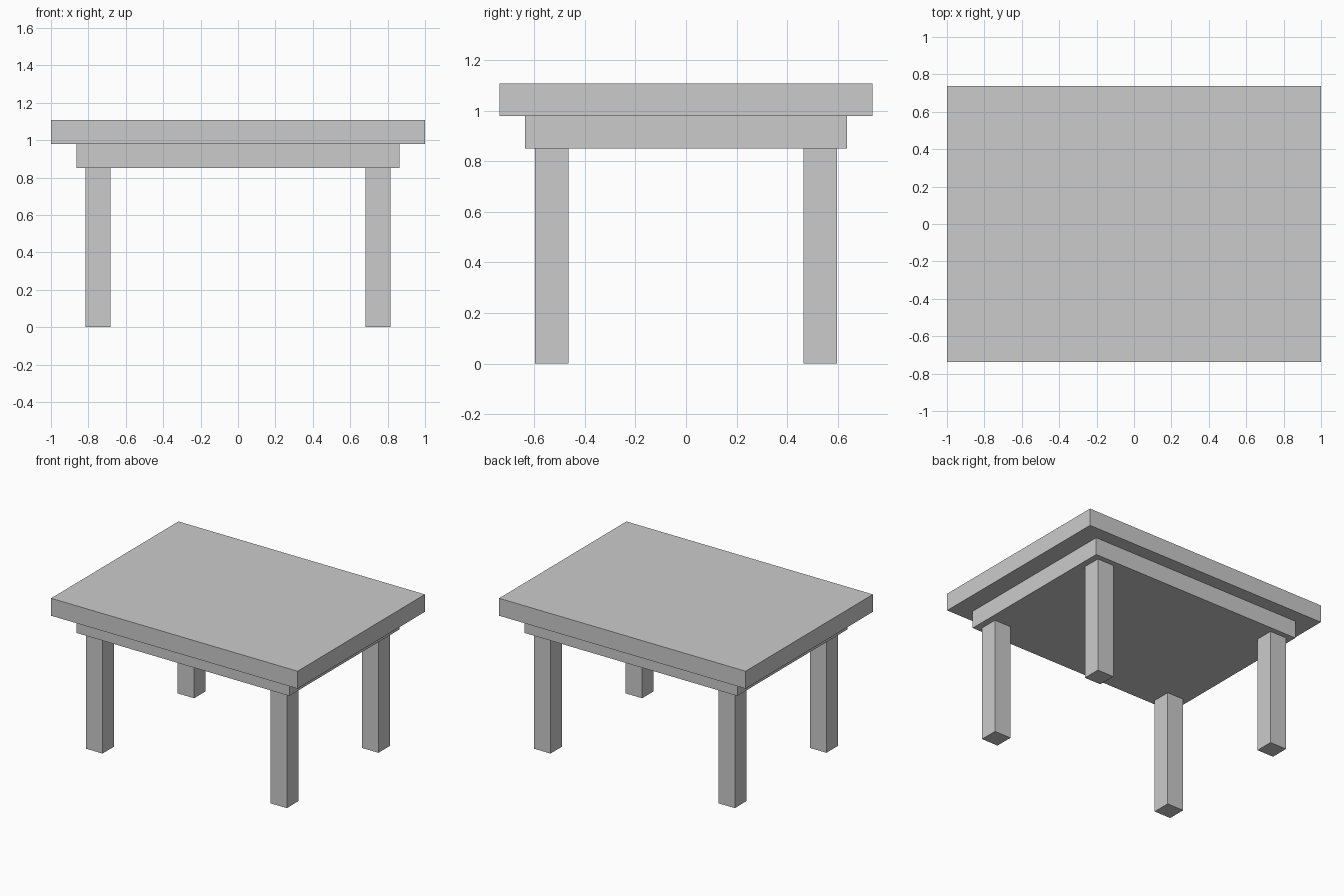
import bpy

if "Cube" in bpy.data.objects:
    bpy.data.objects.remove(bpy.data.objects["Cube"])


def box(name, center, size):
    bpy.ops.mesh.primitive_cube_add(size=1, location=center)
    obj = bpy.context.object
    obj.name = name
    obj.scale = size
    bpy.ops.object.transform_apply(location=False, rotation=False, scale=True)
    return obj


def slab(name, width, depth, z0, z1):
    return box(name, (0, 0, (z0 + z1) / 2), (width, depth, z1 - z0))


APRON_BOTTOM, TOP_BOTTOM, TOP = 0.851, 0.979, 1.107
LEG = 0.134

# Table top and the solid apron below it
slab("table_top", 2.0, 1.475, TOP_BOTTOM, TOP)
slab("apron", 1.725, 1.275, APRON_BOTTOM, TOP_BOTTOM)

# Four square legs
for y_name, sy in (("front", -1), ("back", 1)):
    for x_name, sx in (("left", -1), ("right", 1)):
        box(f"{y_name}_{x_name}_leg",
            (sx * 0.748, sy * 0.531, APRON_BOTTOM / 2),
            (LEG, LEG, APRON_BOTTOM))
